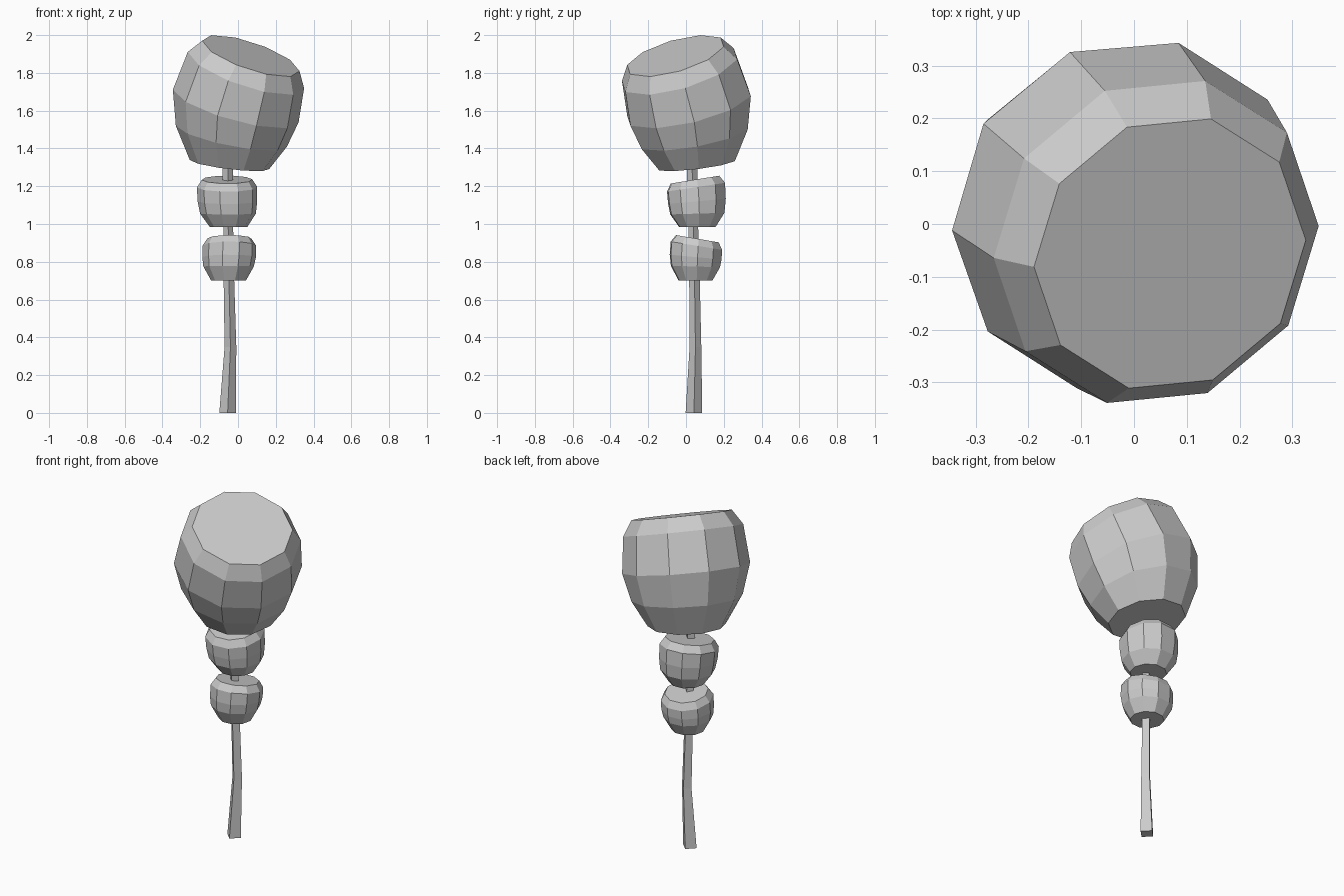
import bpy, math
from mathutils import Vector, Quaternion


def loft(name, rings, sides, phase=0.0):
    """Capped loft; each ring = (centre x, y, z, radius, normal lean x, lean y)."""
    verts = []
    for x, y, z, r, lx, ly in rings:
        tilt = Vector((0, 0, 1)).rotation_difference(Vector((lx, ly, 1)))
        for i in range(sides):
            a = math.radians(phase) + math.tau * i / sides
            verts.append(Vector((x, y, z)) + tilt @ Vector((r * math.cos(a), r * math.sin(a), 0)))
    n = len(rings)
    faces = [tuple(reversed(range(sides))), tuple(range((n - 1) * sides, n * sides))]
    for k in range(n - 1):
        for i in range(sides):
            j = (i + 1) % sides
            faces.append((k * sides + i, k * sides + j, (k + 1) * sides + j, (k + 1) * sides + i))
    mesh = bpy.data.meshes.new(name)
    mesh.from_pydata(verts, [], faces)
    mesh.update()
    obj = bpy.data.objects.new(name, mesh)
    bpy.context.collection.objects.link(obj)
    return obj


# Slightly bent square stem running up through the lower tiers
loft("stem", [
    (-0.055, 0.042, 0.00, 0.044, 0, 0),
    (-0.040, 0.050, 0.35, 0.031, 0, 0),
    (-0.048, 0.045, 0.70, 0.028, 0, 0),
    (-0.052, 0.038, 1.00, 0.026, 0, 0),
    (-0.054, 0.032, 1.33, 0.028, 0, 0),
], 4)

# Small foliage clumps
loft("lower_clump", [
    (-0.050, 0.050, 0.70, 0.092, 0, 0),
    (-0.050, 0.050, 0.775, 0.134, 0, 0.03),
    (-0.047, 0.051, 0.825, 0.142, 0, 0.09),
    (-0.045, 0.055, 0.885, 0.142, 0, 0.16),
    (-0.045, 0.060, 0.922, 0.118, 0, 0.17),
], 10, 4)
loft("middle_clump", [
    (-0.050, 0.060, 0.985, 0.100, 0, 0),
    (-0.053, 0.060, 1.055, 0.148, 0, -0.03),
    (-0.056, 0.058, 1.12, 0.158, 0, -0.09),
    (-0.058, 0.053, 1.195, 0.160, 0, -0.15),
    (-0.058, 0.048, 1.235, 0.134, 0, -0.16),
], 10, 4)

# Large leaning crown
loft("crown", [
    (-0.045, 0.055, 1.315, 0.212, 0.12, -0.12),
    (-0.035, 0.040, 1.465, 0.300, 0.20, -0.18),
    (-0.012, 0.016, 1.625, 0.345, 0.28, -0.24),
    (0.042, -0.034, 1.815, 0.324, 0.34, -0.29),
    (0.068, -0.056, 1.890, 0.271, 0.34, -0.29),
], 10, 3)
